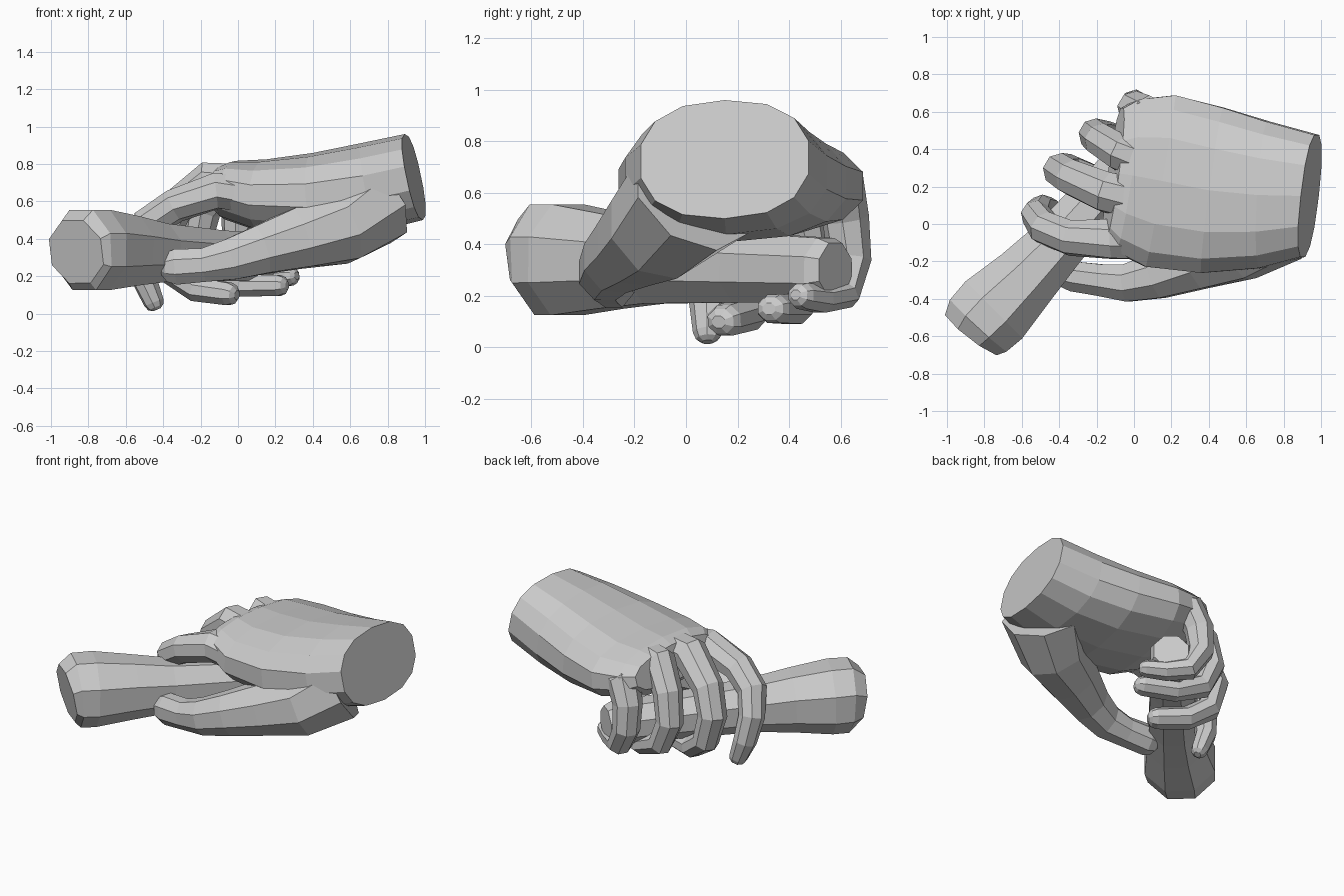
import bpy, bmesh, math
from mathutils import Vector


def loft(name, sections, side, n=8, power=1.0, tip=False, start=None):
    """Skin elliptical rings (x, y, z, half_width, half_height) along a path."""
    pts = [Vector(s[:3]) for s in sections]
    size = [(s[3], s[4] if len(s) > 4 else s[3]) for s in sections]
    tans = [(pts[min(i + 1, len(pts) - 1)] - pts[max(i - 1, 0)]).normalized()
            for i in range(len(pts))]
    if start:
        tans[0] = Vector(start).normalized()
    if tip:  # rounded end
        t, (w, h) = tans[-1], size[-1]
        end = pts[-1]
        for d, k in ((0.55, 0.8), (0.85, 0.4)):
            pts.append(end + t * h * d)
            size.append((w * k, h * k))
            tans.append(t)
    bm = bmesh.new()
    rings = []
    grow = 1 / math.cos(math.pi / n) if n == 8 else 1.0
    for p, t, (w, h) in zip(pts, tans, size):
        u = Vector(side)
        u = (u - t * u.dot(t)).normalized()
        v = t.cross(u)
        ring = []
        for k in range(n):
            a = 2 * math.pi * (k + 0.5) / n
            c, s = math.cos(a), math.sin(a)
            c = math.copysign(abs(c) ** power, c) * w * grow
            s = math.copysign(abs(s) ** power, s) * h * grow
            ring.append(bm.verts.new(p + u * c + v * s))
        rings.append(ring)
    for a, b in zip(rings, rings[1:]):
        for k in range(n):
            j = (k + 1) % n
            bm.faces.new((a[k], a[j], b[j], b[k]))
    bm.faces.new(rings[0])
    bm.faces.new(rings[-1])
    bmesh.ops.recalc_face_normals(bm, faces=bm.faces)
    me = bpy.data.meshes.new(name)
    bm.to_mesh(me)
    bm.free()
    ob = bpy.data.objects.new(name, me)
    bpy.context.collection.objects.link(ob)
    return ob


# Octagonal handle, flared at the near end
loft("handle", [
    (-0.865, -0.585, 0.33, 0.175, 0.17),
    (-0.83, -0.54, 0.34, 0.205, 0.215),
    (-0.75, -0.46, 0.34, 0.215, 0.215),
    (-0.58, -0.29, 0.335, 0.18, 0.185),
    (-0.42, -0.12, 0.325, 0.155, 0.155),
    (-0.12, 0.22, 0.31, 0.135, 0.135),
    (0.16, 0.54, 0.30, 0.125, 0.125),
    (0.19, 0.58, 0.30, 0.105, 0.105)], (-0.75, 0.66, 0))

# Wrist, back of the hand and knuckles
loft("palm", [
    (0.94, 0.15, 0.73, 0.335, 0.235),
    (0.70, 0.155, 0.675, 0.40, 0.24),
    (0.42, 0.18, 0.635, 0.455, 0.225),
    (0.14, 0.23, 0.63, 0.475, 0.195),
    (-0.04, 0.26, 0.66, 0.42, 0.16),
    (-0.11, 0.27, 0.68, 0.36, 0.11)],
    (0, 1, 0), n=14, power=0.85, start=(-1, 0.12, -0.21))

# Thumb with its fleshy base
loft("thumb", [
    (0.74, 0.03, 0.59, 0.25, 0.22),
    (0.54, -0.11, 0.46, 0.20, 0.195),
    (0.32, -0.20, 0.40, 0.155, 0.16),
    (0.12, -0.28, 0.34, 0.12, 0.13),
    (-0.04, -0.315, 0.29, 0.10, 0.11),
    (-0.18, -0.30, 0.26, 0.085, 0.09),
    (-0.33, -0.28, 0.25, 0.08, 0.095)], (0, 1, 0), tip=True)

# Fingers curling over and under the handle
fingers = {
    "index_finger": [
        (0.12, -0.06, 0.63, 0.13, 0.10), (-0.12, -0.08, 0.655, 0.105, 0.095),
        (-0.34, -0.075, 0.575, 0.09, 0.085), (-0.48, -0.02, 0.48, 0.085, 0.085),
        (-0.525, 0.05, 0.34, 0.075, 0.075), (-0.50, 0.085, 0.18, 0.07, 0.06),
        (-0.45, 0.085, 0.06, 0.055, 0.05)],
    "middle_finger": [
        (0.05, 0.13, 0.70, 0.11, 0.10), (-0.15, 0.17, 0.71, 0.105, 0.10),
        (-0.34, 0.25, 0.56, 0.09, 0.09), (-0.40, 0.29, 0.40, 0.085, 0.08),
        (-0.35, 0.29, 0.22, 0.08, 0.07), (-0.22, 0.24, 0.13, 0.075, 0.065),
        (-0.05, 0.15, 0.105, 0.07, 0.06)],
    "ring_finger": [
        (0.08, 0.33, 0.70, 0.10, 0.10), (-0.07, 0.38, 0.71, 0.095, 0.10),
        (-0.18, 0.45, 0.56, 0.085, 0.085), (-0.215, 0.48, 0.38, 0.08, 0.075),
        (-0.14, 0.47, 0.22, 0.075, 0.07), (0.03, 0.42, 0.15, 0.07, 0.06),
        (0.22, 0.34, 0.15, 0.065, 0.055)],
    "little_finger": [
        (0.15, 0.53, 0.63, 0.11, 0.10), (0.05, 0.59, 0.63, 0.10, 0.095),
        (0.0, 0.62, 0.50, 0.085, 0.085), (0.0, 0.635, 0.34, 0.08, 0.075),
        (0.07, 0.60, 0.21, 0.075, 0.065), (0.18, 0.52, 0.19, 0.065, 0.055),
        (0.28, 0.45, 0.20, 0.055, 0.05)],
}
for name, path in fingers.items():
    loft(name, path, (0.5, 0.85, 0), tip=True)
